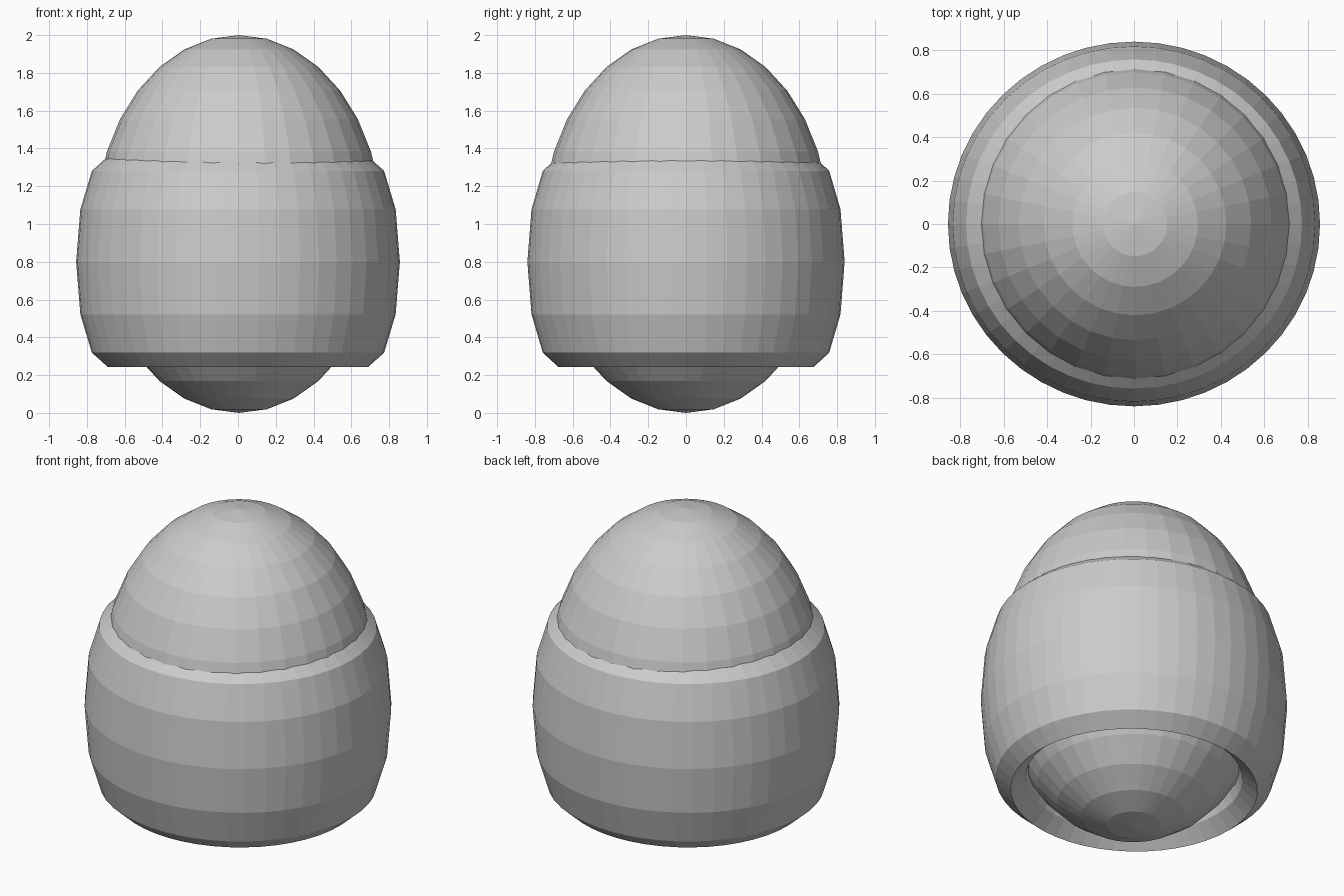
import bpy

if "Cube" in bpy.data.objects:
    bpy.data.objects.remove(bpy.data.objects["Cube"])

# One plain grey for the whole model
grey = bpy.data.materials.new("light grey")
grey.diffuse_color = (0.6, 0.6, 0.6, 1)
grey.use_nodes = True
grey.node_tree.nodes["Principled BSDF"].inputs["Base Color"].default_value = grey.diffuse_color


def finish(name, scale):
    """Name, scale and colour the part that was just added (flat shaded)."""
    ob = bpy.context.object
    ob.name = name
    ob.scale = scale
    bpy.ops.object.transform_apply(location=False, rotation=False, scale=True)
    ob.data.materials.append(grey)
    return ob


# Tall egg-shaped core
bpy.ops.mesh.primitive_uv_sphere_add(segments=32, ring_count=16, radius=1,
                                     location=(0.005, 0, 1))
finish("egg_core", (0.757, 0.757, 1))

# Thick bulging band: a ring stretched upwards, a little narrower front to back
MAJOR, MINOR, HALF_HEIGHT = 0.69, 0.167, 0.556
bpy.ops.mesh.primitive_torus_add(major_segments=48, minor_segments=12,
                                 major_radius=MAJOR, minor_radius=MINOR,
                                 location=(0, 0, 0.8))
finish("outer_band", (1, 0.98, HALF_HEIGHT / MINOR))
